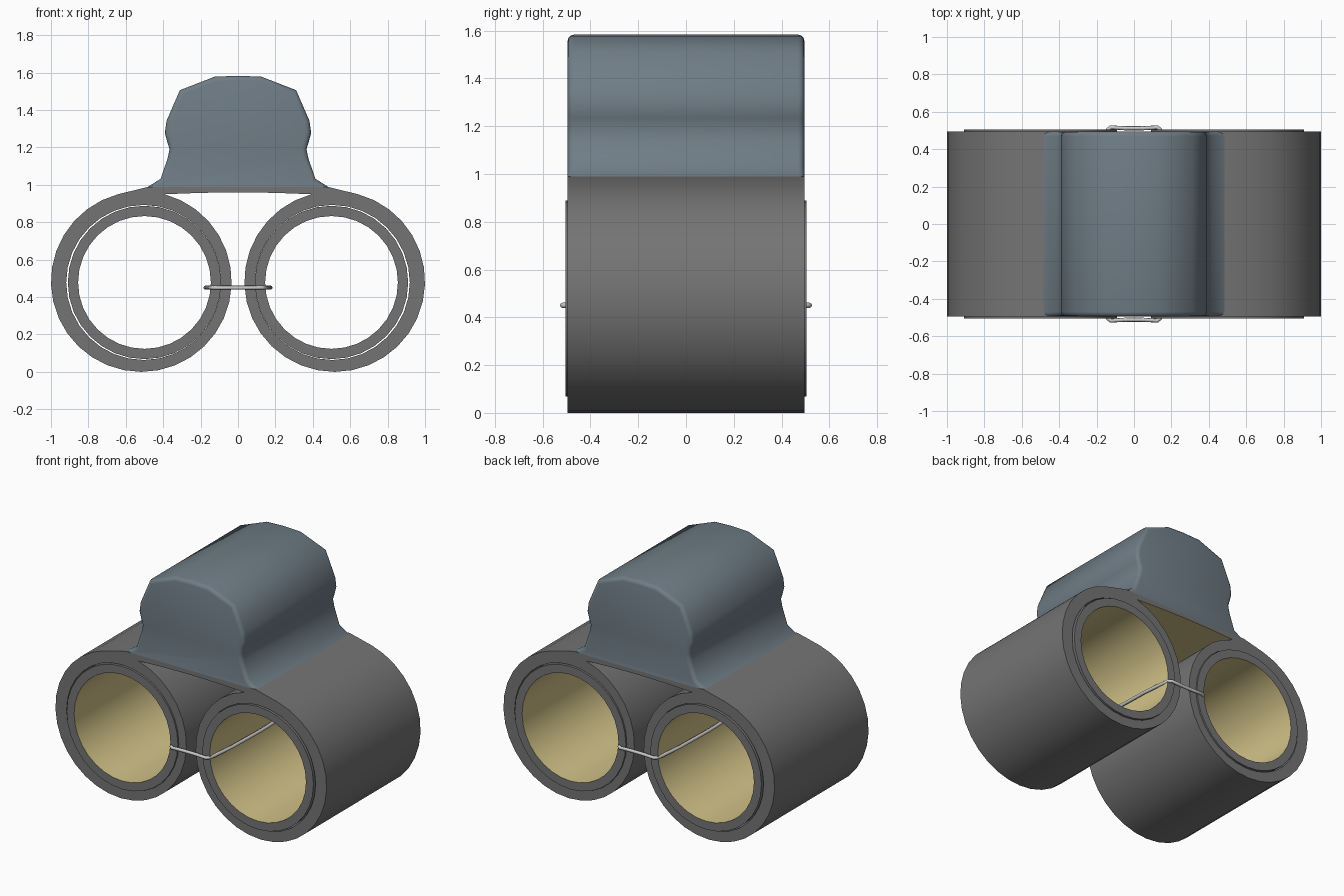
import bpy, bmesh, math

if "Cube" in bpy.data.objects:
    bpy.data.objects.remove(bpy.data.objects["Cube"])


def material(name, rgb):
    m = bpy.data.materials.new(name)
    m.diffuse_color = (*rgb, 1)
    m.use_nodes = True
    m.node_tree.nodes["Principled BSDF"].inputs["Base Color"].default_value = m.diffuse_color
    return m


GREY = material("dark_grey", (0.175, 0.175, 0.175))
BLUE = material("slate_blue", (0.16, 0.205, 0.24))
TAN = material("tan_lining", (0.65, 0.55, 0.25))
STEEL = material("light_grey", (0.6, 0.6, 0.6))


def smooth(ob, angle):
    bpy.ops.object.select_all(action='DESELECT')
    ob.select_set(True)
    bpy.context.view_layer.objects.active = ob
    bpy.ops.object.shade_smooth_by_angle(angle=math.radians(angle))


def link(name, data):
    ob = bpy.data.objects.new(name, data)
    bpy.context.collection.objects.link(ob)
    return ob


def arc(cx, cz, r, a0, a1, n):
    return [(cx + r * math.cos(math.radians(a0 + (a1 - a0) * i / n)),
             cz + r * math.sin(math.radians(a0 + (a1 - a0) * i / n))) for i in range(n + 1)]


def add_spline(curve, pts, closed=True):
    s = curve.splines.new('POLY')
    s.points.add(len(pts) - 1)
    for p, c in zip(s.points, pts):
        p.co = (c[0], c[1], c[2] if len(c) > 2 else 0, 1)
    s.use_cyclic_u = closed


def to_mesh(ob, *mats):
    bpy.ops.object.select_all(action='DESELECT')
    ob.select_set(True)
    bpy.context.view_layer.objects.active = ob
    bpy.ops.object.convert(target='MESH')
    ob = bpy.context.view_layer.objects.active
    ob.data.materials.clear()
    for m in mats:
        ob.data.materials.append(m)
    return ob


# Double shell: two sleeves joined by a bridge across the top
left = arc(-0.517, 0.483, 0.483, 105, 435, 30) + [(-0.2, 0.957)]
right = [(-x, z) for x, z in reversed(left)]
outline = left + [(0, 0.96)] + right + [(0.48, 0.989), (-0.48, 0.989)]
cu = bpy.data.curves.new("sleeve_shell", 'CURVE')
cu.dimensions = '2D'
cu.fill_mode = 'BOTH'
cu.extrude = 0.495
add_spline(cu, outline)
for s in (-1, 1):
    add_spline(cu, arc(s * 0.504, 0.478, 0.4145, 0, 360, 32)[:-1])
shell = link("sleeve_shell", cu)
shell.rotation_euler.x = math.pi / 2
shell = to_mesh(shell, GREY, TAN)
bpy.ops.object.transform_apply(rotation=True)
bm = bmesh.new()
bm.from_mesh(shell.data)
bmesh.ops.remove_doubles(bm, verts=bm.verts, dist=1e-4)
bmesh.ops.recalc_face_normals(bm, faces=bm.faces)
for f in bm.faces:
    c = f.calc_center_median()
    f.material_index = int(f.normal.z < -0.8 and c.z > 0.94)
bm.to_mesh(shell.data)
bm.free()
smooth(shell, 30)

# Inner liner tubes, poking slightly out of the shell ends
for side, s in (("left", -1), ("right", 1)):
    bm = bmesh.new()
    rings = [[bm.verts.new((x, y, z)) for x, z in arc(s * 0.5, 0.478, r, 0, 360, 32)[:-1]]
             for r, y in ((0.41, -0.505), (0.41, 0.505), (0.355, 0.505), (0.355, -0.505))]
    for k in range(4):
        a, b = rings[k], rings[(k + 1) % 4]
        for i in range(32):
            j = (i + 1) % 32
            f = bm.faces.new((a[i], a[j], b[j], b[i]))
            f.material_index = int(k == 2)
    bmesh.ops.recalc_face_normals(bm, faces=bm.faces)
    me = bpy.data.meshes.new(side + "_liner")
    bm.to_mesh(me)
    bm.free()
    me.materials.append(GREY)
    me.materials.append(TAN)
    smooth(link(side + "_liner", me), 30)

# Top body: waisted profile with soft end edges
half = [(0.485, 0.987), (0.414, 1.032), (0.377, 1.139), (0.366, 1.19), (0.38, 1.235),
        (0.391, 1.278), (0.382, 1.342), (0.311, 1.506), (0.125, 1.578)]
profile = half + [(0, 1.583)] + [(-x, z) for x, z in reversed(half)]
bm = bmesh.new()
base = bm.faces.new([bm.verts.new((x, -0.495, z)) for x, z in profile])
ext = bmesh.ops.extrude_face_region(bm, geom=[base], use_keep_orig=True)
for v in ext["geom"]:
    if isinstance(v, bmesh.types.BMVert):
        v.co.y = 0.495
bmesh.ops.recalc_face_normals(bm, faces=bm.faces)
rim = [e for e in bm.edges
       if abs(e.verts[0].co.y - e.verts[1].co.y) < 0.1 and max(v.co.z for v in e.verts) > 1.0]
bmesh.ops.bevel(bm, geom=rim, offset=0.025, segments=3, profile=0.5, affect='EDGES')
me = bpy.data.meshes.new("top_body")
bm.to_mesh(me)
bm.free()
me.materials.append(BLUE)
smooth(link("top_body", me), 50)

# Wire tie looping through both tubes
quarter = [(0.05, -0.512), (0.125, -0.517), (0.138, -0.505), (0.148, -0.47), (0.165, -0.3), (0.174, 0)]
half_loop = quarter + [(x, -y) for x, y in reversed(quarter[:-1])]
loop = half_loop + [(-x, y) for x, y in reversed(half_loop)]
cu = bpy.data.curves.new("wire_tie", 'CURVE')
cu.dimensions = '3D'
cu.bevel_depth = 0.011
cu.bevel_resolution = 2
add_spline(cu, [(x, y, 0.45) for x, y in loop])
tie = to_mesh(link("wire_tie", cu), STEEL)
smooth(tie, 75)
